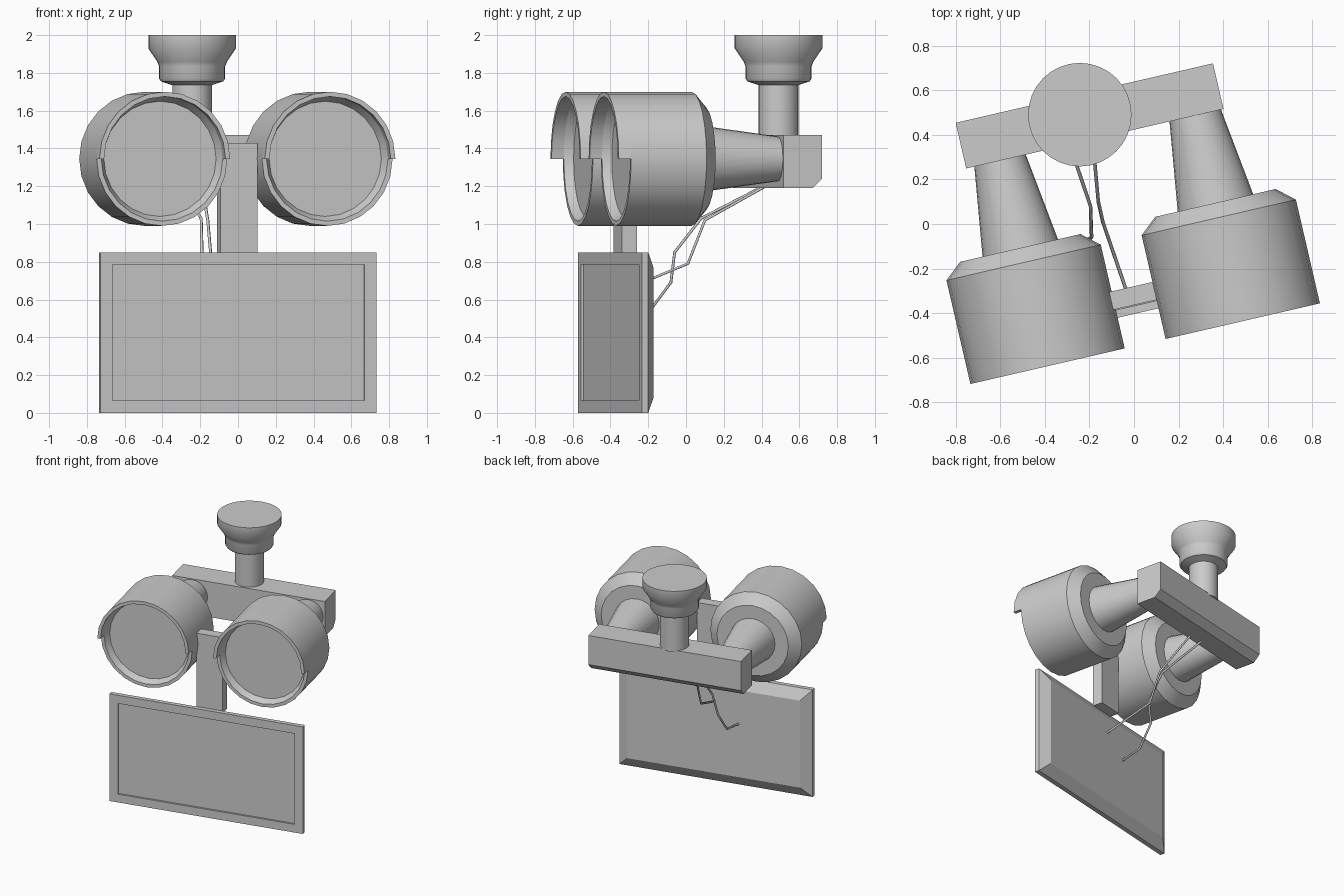
import bpy, bmesh, math

if "Cube" in bpy.data.objects:
    bpy.data.objects.remove(bpy.data.objects["Cube"])

TURN = math.radians(13)   # whole fixture is turned about z
MID = -0.08               # centre line of the fixture in its own frame
AXIS_Z = 1.345            # height of the lamp axes


def finish(name, bm, turn=TURN, smooth=False):
    bmesh.ops.remove_doubles(bm, verts=bm.verts, dist=1e-5)
    bmesh.ops.recalc_face_normals(bm, faces=bm.faces)
    me = bpy.data.meshes.new(name)
    bm.to_mesh(me)
    bm.free()
    if smooth:
        me.shade_smooth()
        me.set_sharp_from_angle(angle=math.radians(35))
    ob = bpy.data.objects.new(name, me)
    bpy.context.collection.objects.link(ob)
    ob.rotation_euler.z = turn
    return ob


def loft(bm, rings, closed):
    """Skin a list of point rings; closed joins each ring end to start."""
    vs = [[bm.verts.new(p) for p in ring] for ring in rings]
    n = len(rings[0])
    for a, b in zip(vs, vs[1:]):
        for i in range(n if closed else n - 1):
            j = (i + 1) % n
            bm.faces.new((a[i], a[j], b[j], b[i]))
    return vs


def lathe(name, profile, place, seg, turn=TURN):
    """Spin (radius, height) points; profile starts and ends on the axis."""
    bm = bmesh.new()
    angs = [2 * math.pi * i / seg for i in range(seg)]
    core = [p for p in profile if p[0] > 0]
    vs = loft(bm, [[place(r * math.cos(a), r * math.sin(a), h) for a in angs]
                   for r, h in core], True)
    bm.faces.new(vs[0])
    bm.faces.new(vs[-1])
    return finish(name, bm, turn, True)


def prism(name, section, x0, x1):
    """Extrude a (depth, height) section across the width."""
    bm = bmesh.new()
    vs = loft(bm, [[(x, y, z) for y, z in section] for x in (x0, x1)], True)
    bm.faces.new(vs[0])
    bm.faces.new(vs[1])
    return finish(name, bm)


# Two floodlights, each with a body, a half-round hood and a tapered neck
for side, label in ((-1, "left"), (1, "right")):
    cx = MID + 0.008 + side * 0.449

    def along_y(a, b, h, cx=cx):
        return (cx + a, h, AXIS_Z + b)

    lathe(label + "_lamp_body",
          [(0.305, -0.42), (0.33, -0.467), (0.355, -0.467), (0.355, -0.057),
           (0.277, 0.01)], along_y, 24)
    lathe(label + "_lamp_neck", [(0.175, 0.0), (0.118, 0.415)], along_y, 24)

    bm = bmesh.new()
    shell = [(0.355, -0.534), (0.355, -0.466), (0.33, -0.466), (0.33, -0.534)]
    arc = [math.pi * i / 12 for i in range(13)]
    vs = loft(bm, [[along_y(r * math.cos(a), r * math.sin(a), h)
                    for r, h in shell] for a in arc], True)
    bm.faces.new(vs[0])
    bm.faces.new(vs[-1])
    finish(label + "_lamp_hood", bm, smooth=True)

# Rear crossbar with its lower back edge cut off
prism("crossbar", [(0.412, 1.19), (0.57, 1.19), (0.622, 1.24),
                   (0.622, 1.47), (0.412, 1.47)], MID - 0.597, MID + 0.587)

# Post between the lamps, standing on the panel
prism("panel_post", [(-0.354, 0.83), (-0.272, 0.83), (-0.272, 1.43),
                     (-0.354, 1.43)], MID - 0.097, MID + 0.103)

# Panel: recessed screen, rim, tapered back
bm = bmesh.new()
rings = []
for inset, y in ((0.065, 0.015), (0.065, 0), (0, 0), (0, 0.035), (0.08, 0.082)):
    w, z0, z1 = 0.75 - inset, inset, 0.85 - inset
    rings.append([(-0.088 + sx * w, -0.393 + y, z)
                  for sx, z in ((-1, z0), (1, z0), (1, z1), (-1, z1))])
vs = loft(bm, rings, True)
bm.faces.new(vs[0])
bm.faces.new(vs[-1])
finish("display_panel", bm)

# Ceiling mount and stem
lathe("ceiling_mount",
      [(0.105, 1.46), (0.105, 1.735), (0.165, 1.755), (0.175, 1.77),
       (0.175, 1.835), (0.185, 1.86), (0.232, 1.93), (0.232, 2.0)],
      lambda a, b, h: (-0.243 + a, 0.49 + b, h), 32, 0)

# Two loose cables from the crossbar to the panel back
cables = {
    "cable_a": [(-0.31, 0.42, 1.205), (-0.195, 0.08, 1.03), (-0.19, -0.06, 0.85),
                (-0.225, -0.08, 0.69), (-0.22, -0.2, 0.53), (-0.2, -0.38, 0.5)],
    "cable_b": [(-0.19, 0.43, 1.205), (-0.16, 0.1, 1.02),
                (-0.14, 0.01, 0.79), (-0.02, -0.34, 0.645)],
}
for name, pts in cables.items():
    cu = bpy.data.curves.new(name, "CURVE")
    cu.dimensions = "3D"
    cu.bevel_depth = 0.008
    cu.bevel_resolution = 1
    cu.use_fill_caps = True
    sp = cu.splines.new("POLY")
    sp.points.add(len(pts) - 1)
    for p, co in zip(sp.points, pts):
        p.co = (*co, 1)
    bpy.context.collection.objects.link(bpy.data.objects.new(name, cu))
